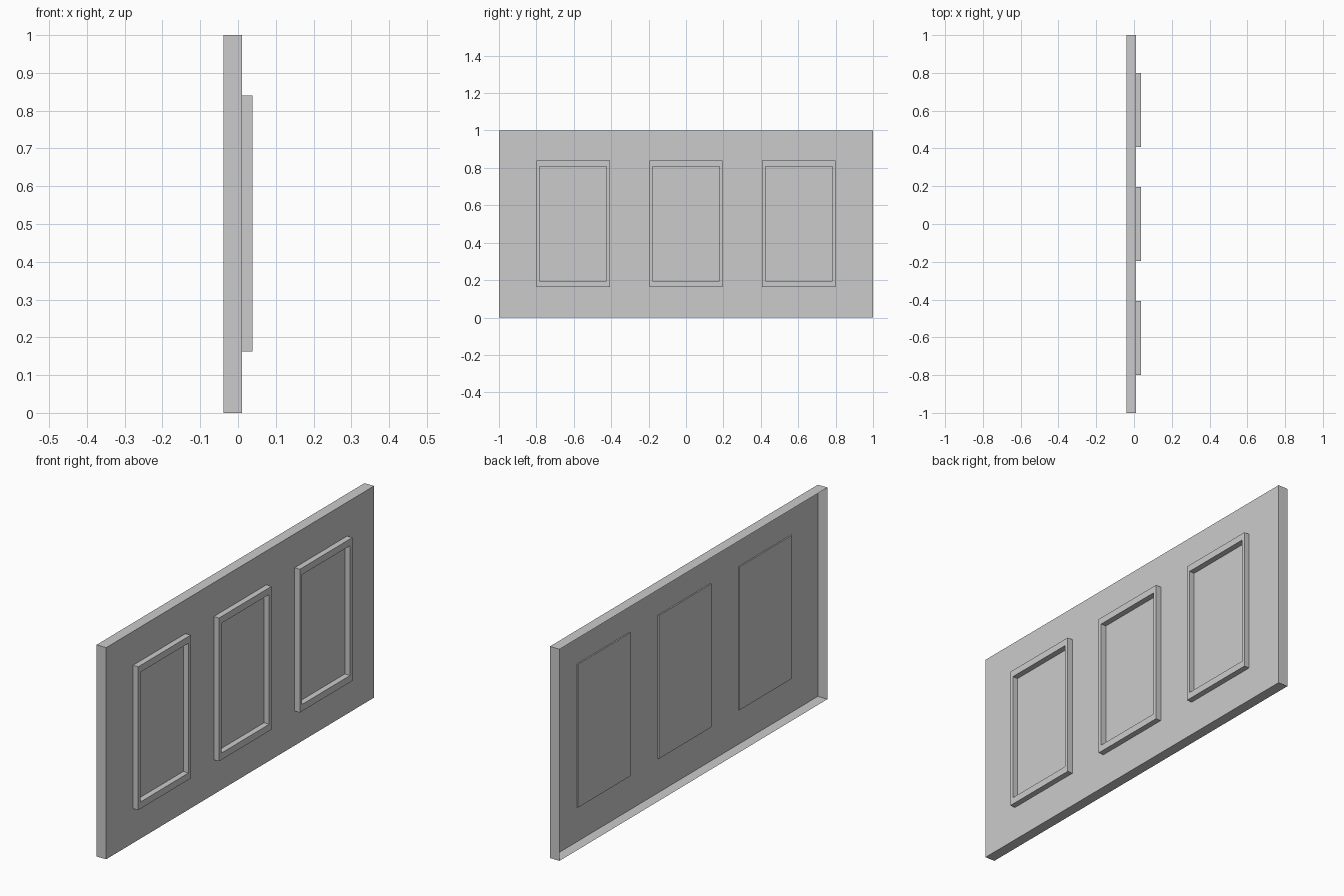
import bpy, bmesh

if "Cube" in bpy.data.objects:
    bpy.data.objects.remove(bpy.data.objects["Cube"])

X_BACK, X_FACE, X_FRONT = -0.039, 0.011, 0.038


def finish(name, bm):
    mesh = bpy.data.meshes.new(name)
    bm.to_mesh(mesh)
    bm.free()
    obj = bpy.data.objects.new(name, mesh)
    bpy.context.collection.objects.link(obj)
    return obj


def box(x0, x1, y0, y1, z0, z1):
    bm = bmesh.new()
    bmesh.ops.create_cube(bm, size=1)
    for v in bm.verts:
        v.co = (x1 if v.co.x > 0 else x0,
                y1 if v.co.y > 0 else y0,
                z1 if v.co.z > 0 else z0)
    bm.normal_update()
    return bm


def side(bm, sign):
    return [f for f in bm.faces if f.normal.x * sign > 0.9]


# Wall panel: a shallow tray, open at the back
bm = box(X_BACK, X_FACE, -1, 1, 0, 1)
bmesh.ops.delete(bm, geom=side(bm, -1), context='FACES')
finish("wall_panel", bm)

# Raised rectangular mouldings, set slightly through the panel
HALF_Y, Z0, Z1 = 0.196, 0.163, 0.840
IN_Y, IN_Z0, IN_Z1 = 0.179, 0.195, 0.808
for i in (-1, 0, 1):
    yc = i * 0.603
    bm = box(X_FACE - 0.006, X_FRONT, yc - HALF_Y, yc + HALF_Y, Z0, Z1)
    front = side(bm, 1)
    # Inset rim, then push the centre back to the panel surface
    bmesh.ops.inset_individual(bm, faces=front, thickness=0.015)
    for v in front[0].verts:
        v.co.y = yc + (IN_Y if v.co.y > yc else -IN_Y)
        v.co.z = IN_Z1 if v.co.z > 0.5 else IN_Z0
    centre = bmesh.ops.extrude_discrete_faces(bm, faces=front)["faces"][0]
    for v in centre.verts:
        v.co.x = X_FACE - 0.003
    bmesh.ops.recalc_face_normals(bm, faces=bm.faces)
    finish(f"frame_moulding_{i + 2}", bm)
